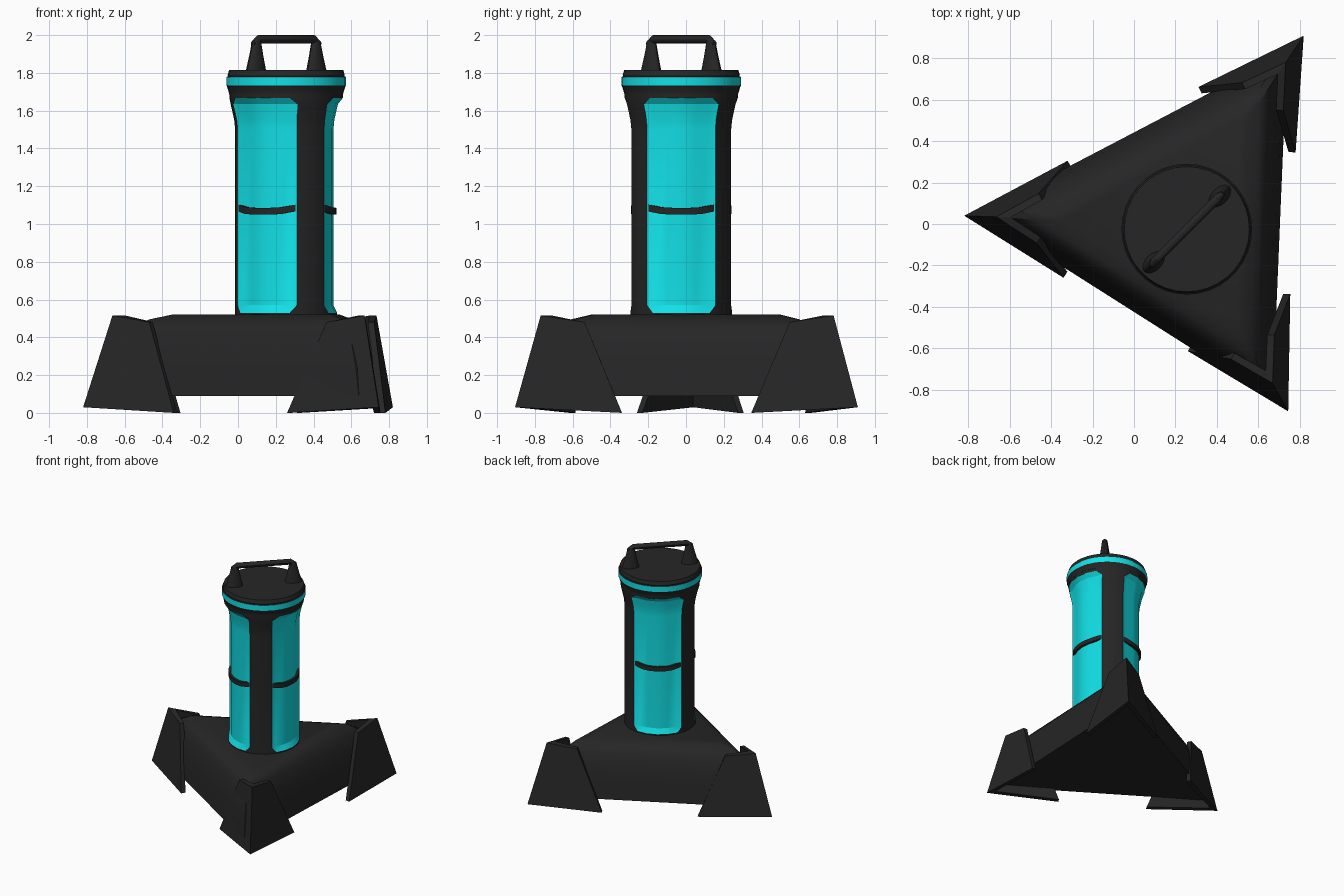
import bpy, bmesh, math
from mathutils import Vector, Matrix

if "Cube" in bpy.data.objects:
    bpy.data.objects.remove(bpy.data.objects["Cube"])


def material(name, rgb):
    m = bpy.data.materials.new(name)
    m.diffuse_color = (*rgb, 1)
    m.use_nodes = True
    m.node_tree.nodes["Principled BSDF"].inputs["Base Color"].default_value = m.diffuse_color
    return m


BLACK = material("matte black", (0.019, 0.019, 0.019))
CYAN = material("bright cyan", (0.006, 0.75, 0.80))
CX, CY = 0.255, -0.025            # column axis


def make(name, verts, faces, mats=None, smooth=30, loc=(0, 0, 0), rot=0.0):
    """Mesh object from verts and faces; mats holds a material index per face."""
    me = bpy.data.meshes.new(name)
    me.from_pydata([tuple(v) for v in verts], [], faces)
    me.materials.append(BLACK)
    me.materials.append(CYAN)
    if mats:
        for p, i in zip(me.polygons, mats):
            p.material_index = i
    bm = bmesh.new()
    bm.from_mesh(me)
    bmesh.ops.remove_doubles(bm, verts=bm.verts, dist=1e-5)
    bmesh.ops.recalc_face_normals(bm, faces=bm.faces)
    bm.to_mesh(me)
    bm.free()
    ob = bpy.data.objects.new(name, me)
    bpy.context.collection.objects.link(ob)
    ob.location, ob.rotation_euler = loc, (0, 0, rot)
    if smooth:
        bpy.ops.object.select_all(action='DESELECT')
        ob.select_set(True)
        bpy.context.view_layer.objects.active = ob
        bpy.ops.object.shade_smooth_by_angle(angle=math.radians(smooth))
    return ob


def loft(name, rings, color=None, **kw):
    """Skin a stack of equal-length rings and cap both ends."""
    n = len(rings[0])
    verts = [v for r in rings for v in r]
    faces, mats = [], []
    for k in range(len(rings) - 1):
        for i in range(n):
            j = (i + 1) % n
            faces.append((k * n + i, k * n + j, (k + 1) * n + j, (k + 1) * n + i))
            mats.append(color(k) if color else 0)
    faces += [tuple(range(n)), tuple(range((len(rings) - 1) * n, len(rings) * n))]
    return make(name, verts, faces, mats + [0, 0], **kw)


def circle(rx, ry, z, n, x=0.0):
    return [(x + rx * math.cos(2 * math.pi * i / n), ry * math.sin(2 * math.pi * i / n), z)
            for i in range(n)]


def polar(r, deg, z):
    a = math.radians(deg)
    return (r * math.cos(a), r * math.sin(a), z)


# Triangular base body: rounded-shoulder prism with clipped corners
def triangle(r, z, clip=0.035):
    pts = []
    for k in (60, 180, 300):
        c = Vector(polar(2 * r, k, z))
        for side in (-1, 1):
            pts.append(c + Vector(polar(clip, k + 180 - side * 30, 0)))
    return pts


loft("base_body", [triangle(r, z) for r, z in
                   ((0.485, 0.09), (0.468, 0.24), (0.445, 0.36), (0.41, 0.44),
                    (0.36, 0.495), (0.30, 0.52))],
     smooth=35, loc=(0.22, 0.01, 0), rot=math.radians(-2.4))

# Feet: chevron plates wrapped round the three corners
outer = [(0, 0, 0.03), (-0.49, 0.283, 0), (-0.355, 0.12, 0.48), (-0.155, 0, 0.515)]
inner = [(-0.07, 0, 0.03), (-0.507, 0.253, 0), (-0.372, 0.09, 0.48), (-0.225, 0, 0.515)]
for name, x, y, ang in (("left_foot", -0.82, 0.04, 178), ("back_foot", 0.82, 0.91, 56),
                        ("front_foot", 0.745, -0.905, -61)):
    verts, faces = [], []
    for s in (1, -1):
        o = len(verts)
        verts += [(a, s * b, c) for a, b, c in outer + inner]
        faces += [tuple(o + i for i in f) for f in
                  ((0, 1, 2, 3), (4, 5, 6, 7), (0, 1, 5, 4), (1, 2, 6, 5), (2, 3, 7, 6))]
    make(name, verts, faces, smooth=0, loc=(x, y, 0), rot=math.radians(ang))

# Column: black frame with three recessed cyan windows, clipped at the corners
angles = [-60, -51, -42, -34, -17, 0, 17, 34, 42, 51, 60]
rows = [(0.45, 0.27), (0.53, 0.27), (0.57, 0.27), (1.50, 0.27), (1.55, 0.275),
        (1.60, 0.286), (1.635, 0.294), (1.667, 0.30), (1.72, 0.304)]
verts, faces, mats = [], [], []
W = len(angles)
for sector in (0, 120, 240):
    o = len(verts)
    for z, r in rows:
        for a in angles:
            inside = abs(a) <= 34 and 0.57 <= z <= 1.64
            verts.append(polar(r - (0.02 if inside else 0), a + sector, z))
    for k in range(len(rows) - 1):
        for i in range(W - 1):
            q = [o + k * W + i, o + k * W + i + 1, o + (k + 1) * W + i + 1, o + (k + 1) * W + i]
            window = 2 <= i <= 7 and 1 <= k <= 6
            if window and i in (2, 7) and k in (1, 6):
                # corner cell: outer triangle is frame, inner one is window
                c = {(2, 1): 0, (7, 1): 1, (7, 6): 2, (2, 6): 3}[(i, k)]
                q = q[c:] + q[:c]
                faces += [(q[0], q[1], q[3]), (q[1], q[2], q[3])]
                mats += [0, 1]
            else:
                faces.append(tuple(q))
                mats.append(int(window))
make("column", verts, faces, mats, smooth=25, loc=(CX, CY, 0))

# Mid bands: thin bars crossing each window, dipping in the middle
for n, sector in enumerate((0, 120, 240)):
    rings = []
    for a in (-43, -34, -24, -12, 0, 12, 24, 34, 43):
        z = 1.068 + 0.018 * max(0, abs(a) - 20) / 23
        rings.append([polar(r, a + sector, z + dz) for r, dz in
                      ((0.235, -0.018), (0.267, -0.018), (0.267, 0.018), (0.235, 0.018))])
    loft(f"window_band_{n + 1}", rings, smooth=25, loc=(CX, CY, 0))

# Lid: flared collar with a cyan ring and a flat cap
lid = ((0.302, 1.69), (0.306, 1.705), (0.314, 1.73), (0.316, 1.733), (0.316, 1.778),
       (0.308, 1.782), (0.310, 1.79), (0.302, 1.815))
loft("lid", [circle(r, r, z, 36) for r, z in lid], color=lambda k: int(k == 3),
     smooth=25, loc=(CX, CY, 0))

# Handle: two tapered posts and a bar, set on the diagonal
for name, s in (("handle_post_left", -1), ("handle_post_right", 1)):
    loft(name, [circle(0.066, 0.04, 1.81, 16, s * 0.226),
                circle(0.045, 0.03, 1.89, 16, s * 0.224),
                circle(0.026, 0.02, 1.972, 16, s * 0.222)],
         loc=(CX, CY, 0), rot=math.radians(45))

bar = ((-0.25, 1.955, 0.014), (-0.208, 1.978, 0.022), (0.208, 1.978, 0.022), (0.25, 1.955, 0.014))
loft("handle_bar", [[(x, r * math.cos(t * math.pi / 6), z + r * math.sin(t * math.pi / 6))
                     for t in range(12)] for x, z, r in bar],
     loc=(CX, CY, 0), rot=math.radians(45))
